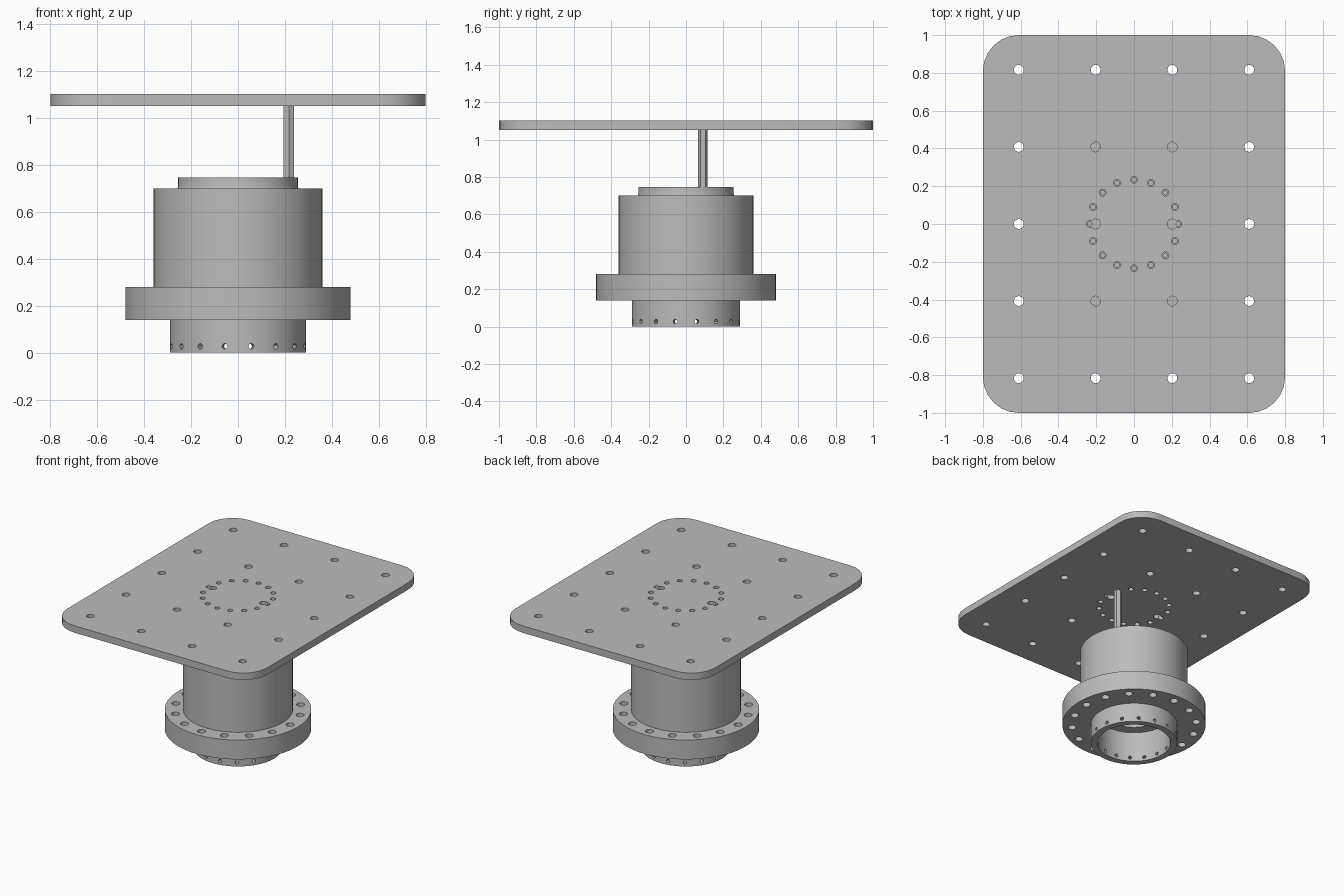
import bpy
import bmesh
from math import cos, sin, pi, radians
from mathutils import Matrix, Vector

cube = bpy.data.objects.get("Cube")
if cube:
    bpy.data.objects.remove(cube, do_unlink=True)

GREY = (0.5, 0.5, 0.5, 1.0)
metal = bpy.data.materials.new("grey metal")
metal.use_nodes = True
metal.diffuse_color = GREY
metal.node_tree.nodes["Principled BSDF"].inputs["Base Color"].default_value = GREY

COUNT = 16
STEP = 2 * pi / COUNT


def to_object(name, bm):
    bmesh.ops.recalc_face_normals(bm, faces=bm.faces)
    mesh = bpy.data.meshes.new(name)
    bm.to_mesh(mesh)
    bm.free()
    mesh.materials.append(metal)
    obj = bpy.data.objects.new(name, mesh)
    bpy.context.collection.objects.link(obj)
    return obj


def lathe(name, profile, segments=96):
    """Revolve a closed (radius, height) outline around z."""
    bm = bmesh.new()
    rings = [[bm.verts.new((r * cos(2 * pi * i / segments), r * sin(2 * pi * i / segments), z))
              for i in range(segments)] for r, z in profile]
    for a, b in zip(rings, rings[1:] + rings[:1]):
        for i in range(segments):
            j = (i + 1) % segments
            bm.faces.new((a[i], a[j], b[j], b[i]))
    return to_object(name, bm)


def cylinders(name, centres, radius, depth, sides=20, radial=False):
    """One mesh of equal cylinders, upright or pointing away from the axis."""
    bm = bmesh.new()
    for c in centres:
        place = Matrix.Translation(c)
        if radial:
            out = Vector((c[0], c[1], 0))
            place = place @ out.to_track_quat('Z', 'Y').to_matrix().to_4x4()
        bmesh.ops.create_cone(bm, cap_ends=True, segments=sides, radius1=radius,
                              radius2=radius, depth=depth, matrix=place)
    return to_object(name, bm)


def ring(radius, z, offset=0.0):
    return [(radius * cos((k + offset) * STEP), radius * sin((k + offset) * STEP), z)
            for k in range(COUNT)]


def drill(obj, *cutters):
    for cutter in cutters:
        cutter.hide_render = True
        mod = obj.modifiers.new("holes", 'BOOLEAN')
        mod.operation = 'DIFFERENCE'
        mod.solver = 'EXACT'
        mod.object = cutter
    graph = bpy.context.evaluated_depsgraph_get()
    mesh = bpy.data.meshes.new_from_object(obj.evaluated_get(graph))
    obj.modifiers.clear()
    obj.data = mesh
    for cutter in cutters:
        bpy.data.objects.remove(cutter, do_unlink=True)


def smooth(obj):
    bpy.ops.object.select_all(action='DESELECT')
    obj.select_set(True)
    bpy.context.view_layer.objects.active = obj
    bpy.ops.object.shade_smooth_by_angle(angle=radians(30))


# Flanged hub with a stepped bore
hub = lathe("flanged_hub", [
    (0.245, 0), (0.29, 0), (0.29, 0.14), (0.48, 0.14), (0.48, 0.28), (0.36, 0.28),
    (0.36, 0.70), (0.258, 0.70), (0.255, 0.712), (0.255, 0.747), (0.172, 0.747),
    (0.172, 0.22), (0.245, 0.22)])
drill(hub,
      cylinders("flange_cutter", ring(0.417, 0.21), 0.027, 0.3),
      cylinders("side_cutter", ring(0.27, 0.027, 0.5), 0.012, 0.12, 12, radial=True),
      cylinders("top_cutter", ring(0.235, 0.747), 0.012, 0.12, 12))
smooth(hub)

# Rounded mounting plate
HALF_X, HALF_Y, CORNER, BENDS = 0.8, 1.0, 0.19, 6
bm = bmesh.new()
outline = []
for quarter, (sx, sy) in enumerate([(1, 1), (-1, 1), (-1, -1), (1, -1)]):
    for i in range(BENDS + 1):
        a = (quarter + i / BENDS) * pi / 2
        outline.append(bm.verts.new((sx * (HALF_X - CORNER) + CORNER * cos(a),
                                     sy * (HALF_Y - CORNER) + CORNER * sin(a), 1.052)))
base = bm.faces.new(outline)
top = bmesh.ops.extrude_face_region(bm, geom=[base])
bmesh.ops.translate(bm, vec=(0, 0, 0.05),
                    verts=[v for v in top["geom"] if isinstance(v, bmesh.types.BMVert)])
plate = to_object("mounting_plate", bm)
grid = [(x, row * 0.408, 1.075) for x in (-0.61, -0.203, 0.203, 0.61) for row in range(-2, 3)]
drill(plate,
      cylinders("grid_cutter", grid, 0.026, 0.2),
      cylinders("ring_cutter", ring(0.235, 1.075), 0.018, 0.2, 16))
smooth(plate)

# Single hollow hexagonal standoff between hub and plate
px, py = 0.235 * cos(STEP), 0.235 * sin(STEP)
standoff = cylinders("hex_standoff", [(0, 0, 0)], 0.026, 0.305, 6)
standoff.location = (px, py, 0.8995)
bpy.context.view_layer.update()
drill(standoff, cylinders("standoff_cutter", [(px, py, 0.9)], 0.012, 0.5, 12))
smooth(standoff)
